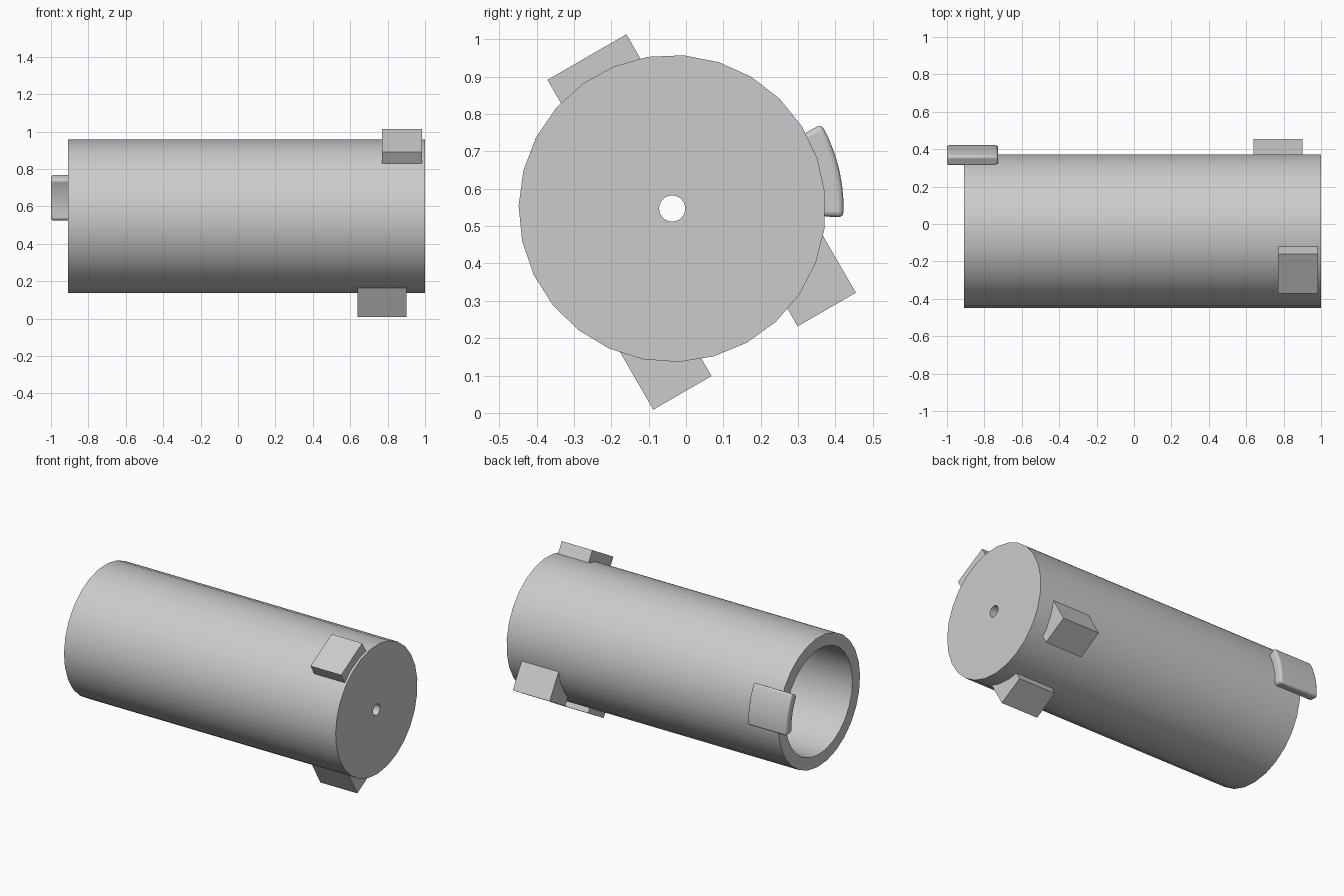
import bpy, bmesh
from math import radians, sin, cos
from mathutils import Matrix, Vector

cube = bpy.data.objects.get("Cube")
if cube:
    bpy.data.objects.remove(cube, do_unlink=True)

# Axis of the tube runs along x through this point
AXIS = Vector((0, -0.037, 0.547))
RADIUS, BORE, SIDES = 0.411, 0.335, 27

grey = bpy.data.materials.new("plain grey")
grey.use_nodes = True
grey.diffuse_color = (0.6, 0.6, 0.6, 1)
grey.node_tree.nodes["Principled BSDF"].inputs["Base Color"].default_value = (0.6, 0.6, 0.6, 1)


def finish(name, bm, smooth=False, bevel=0):
    bmesh.ops.recalc_face_normals(bm, faces=bm.faces)
    mesh = bpy.data.meshes.new(name)
    bm.to_mesh(mesh)
    bm.free()
    mesh.materials.append(grey)
    obj = bpy.data.objects.new(name, mesh)
    obj.location = AXIS
    bpy.context.collection.objects.link(obj)
    if bevel:
        mod = obj.modifiers.new("Rounded edges", 'BEVEL')
        mod.width, mod.segments = bevel, 3
        mod.limit_method, mod.angle_limit = 'ANGLE', radians(30)
    if smooth:
        bpy.ops.object.select_all(action='DESELECT')
        obj.select_set(True)
        bpy.context.view_layer.objects.active = obj
        bpy.ops.object.shade_smooth_by_angle(angle=radians(35))
    return obj


def prism(name, outline, x0, x1, tilt=0, **style):
    """Extrude a (y, z) outline along x, turned by tilt about the tube axis."""
    bm = bmesh.new()
    face = bm.faces.new([bm.verts.new((x0, y, z)) for y, z in outline])
    new = bmesh.ops.extrude_face_region(bm, geom=[face])["geom"]
    moved = [v for v in new if isinstance(v, bmesh.types.BMVert)]
    bmesh.ops.translate(bm, verts=moved, vec=(x1 - x0, 0, 0))
    bmesh.ops.rotate(bm, verts=bm.verts, matrix=Matrix.Rotation(radians(tilt), 3, 'X'))
    return finish(name, bm, **style)


# Hollow tube, open at one end, with a small hole in the closed end
profile = [(-0.91, RADIUS), (1, RADIUS), (1, 0.035), (0.92, 0.035), (0.92, BORE), (-0.91, BORE)]
bm = bmesh.new()
rings = []
for i in range(SIDES):
    a = radians(5.7 + 360 * i / SIDES)
    rings.append([bm.verts.new((x, r * cos(a), r * sin(a))) for x, r in profile])
for i, ring in enumerate(rings):
    after = rings[(i + 1) % SIDES]
    for j in range(len(profile)):
        k = (j + 1) % len(profile)
        bm.faces.new((ring[j], ring[k], after[k], after[j]))
finish("tube", bm, smooth=True)

# Block on the upper side
prism("upper_block", [(-0.117, 0.37), (0.127, 0.37), (0.127, 0.465), (-0.117, 0.465)],
      0.77, 0.985, tilt=30)

# Pair of mirrored feet on the lower side
for name, side in (("back_foot", 1), ("front_foot", -1)):
    outline = [(side * 0.133, -0.375), (side * 0.133, -0.441),
               (side * 0.313, -0.441), (side * 0.313, -0.25)]
    prism(name, outline, 0.64, 0.90, tilt=30)

# Curved rounded pad overhanging the open end
steps = [radians(-3 + 32.5 * i / 6) for i in range(7)]
arc = [(0.459 * cos(a), 0.459 * sin(a)) for a in steps]
arc += [(0.398 * cos(a), 0.398 * sin(a)) for a in reversed(steps)]
prism("curved_pad", arc, -1.0, -0.727, smooth=True, bevel=0.014)
